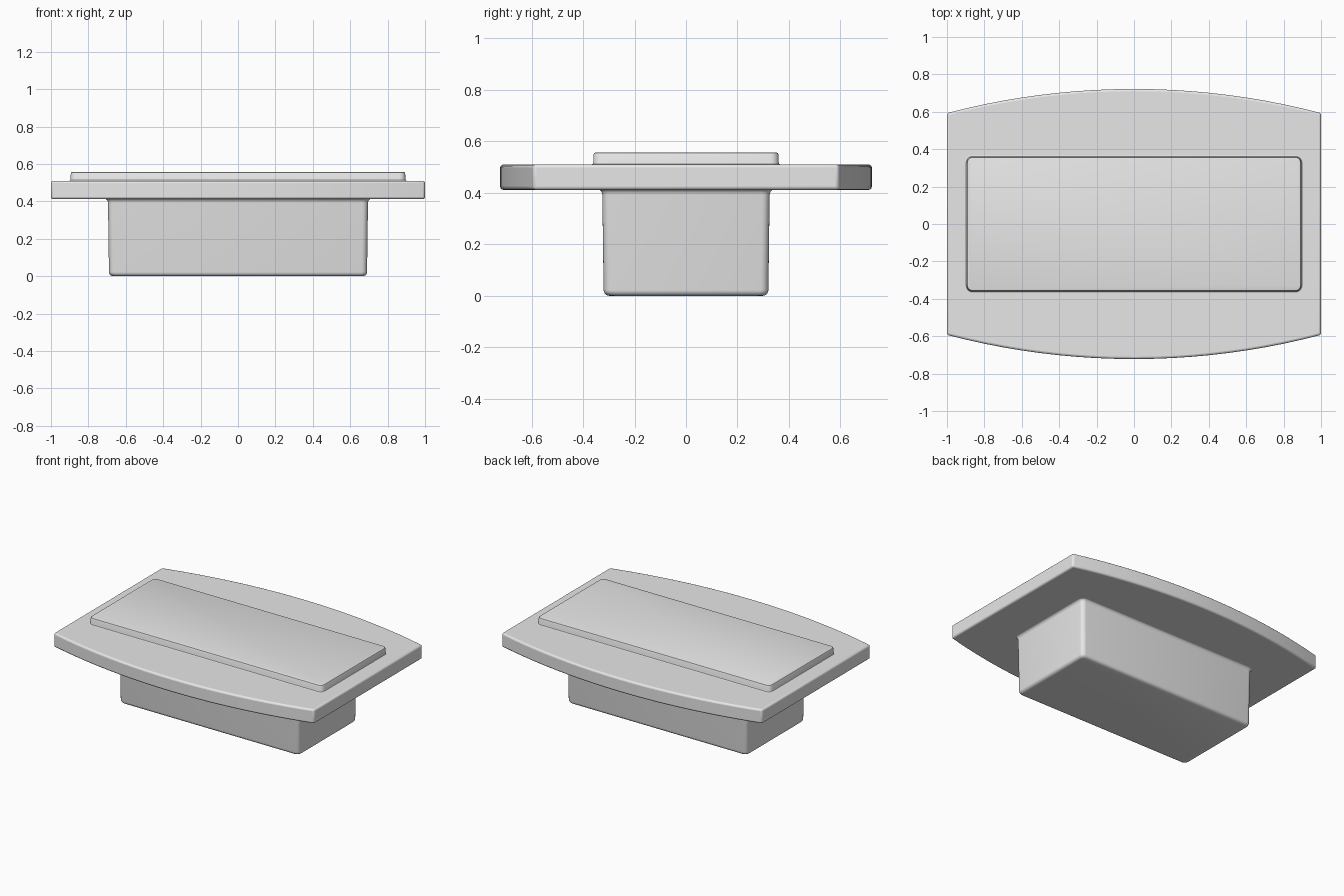
import bpy, bmesh, math

if "Cube" in bpy.data.objects:
    bpy.data.objects.remove(bpy.data.objects["Cube"])

grey = bpy.data.materials.new("plain grey")
grey.diffuse_color = (0.8, 0.8, 0.8, 1)
grey.use_nodes = True
grey.node_tree.nodes["Principled BSDF"].inputs["Base Color"].default_value = grey.diffuse_color


def finish(name, bm):
    bmesh.ops.recalc_face_normals(bm, faces=bm.faces)
    mesh = bpy.data.meshes.new(name)
    bm.to_mesh(mesh)
    bm.free()
    obj = bpy.data.objects.new(name, mesh)
    bpy.context.collection.objects.link(obj)
    mesh.materials.append(grey)
    bpy.ops.object.select_all(action='DESELECT')
    obj.select_set(True)
    bpy.context.view_layer.objects.active = obj
    return obj


def rounded_rect(hx, hy, r, steps=5):
    pts = []
    for k, (sx, sy) in enumerate([(1, 1), (-1, 1), (-1, -1), (1, -1)]):
        for i in range(steps + 1):
            a = math.pi / 2 * (k + i / steps)
            pts.append((sx * (hx - r) + r * math.cos(a),
                        sy * (hy - r) + r * math.sin(a)))
    return pts


def stack(name, layers):
    """Loft outlines, given as (points, z), and cap both ends."""
    bm = bmesh.new()
    rings = [[bm.verts.new((x, y, z)) for x, y in pts] for pts, z in layers]
    for a, b in zip(rings, rings[1:]):
        n = len(a)
        for i in range(n):
            j = (i + 1) % n
            bm.faces.new((a[i], a[j], b[j], b[i]))
    bm.faces.new(rings[0][::-1])
    bm.faces.new(rings[-1])
    return finish(name, bm)


# Lower block: rounded bottom rim, slight draft, small fillet under the plate
R = 0.03
layers = []
for i in range(5):
    a = math.pi / 2 * i / 4
    inset = 0.022 * (1 - math.sin(a))
    layers.append((rounded_rect(0.69 - inset, 0.32 - inset, R), 0.022 * (1 - math.cos(a))))
for i in range(5):
    a = math.pi / 2 * i / 4
    flare = 0.02 * (1 - math.cos(a))
    layers.append((rounded_rect(0.695 + flare, 0.325 + flare, R + flare),
                   0.392 + 0.022 * math.sin(a)))
block = stack("lower_block", layers)
bpy.ops.object.shade_smooth_by_angle(angle=math.radians(35))

# Plate with bowed long edges
END, MID, N = 0.593, 0.722, 20
radius = (1 + (MID - END) ** 2) / (2 * (MID - END))
bow = []
for i in range(N + 1):
    x = 1 - 2 * i / N
    bow.append((x, MID - radius + math.sqrt(radius ** 2 - x * x)))
outline = bow + [(-x, -y) for x, y in bow]
plate = stack("bowed_plate", [(outline, 0.412), (outline, 0.51)])
bevel = plate.modifiers.new("soft edges", 'BEVEL')
bevel.width = 0.012
bevel.segments = 3
bevel.limit_method = 'ANGLE'
bevel.angle_limit = math.radians(40)
bpy.ops.object.shade_smooth_by_angle(angle=math.radians(35))

# Raised top panel with a small foot fillet and softened top rim
panel = stack("raised_panel", [
    (rounded_rect(0.903, 0.368, 0.04), 0.509),
    (rounded_rect(0.897, 0.362, 0.034), 0.513),
    (rounded_rect(0.895, 0.36, 0.032), 0.519),
    (rounded_rect(0.894, 0.359, 0.031), 0.549),
    (rounded_rect(0.891, 0.356, 0.028), 0.555),
    (rounded_rect(0.885, 0.35, 0.022), 0.557),
])
bpy.ops.object.shade_smooth_by_angle(angle=math.radians(35))
